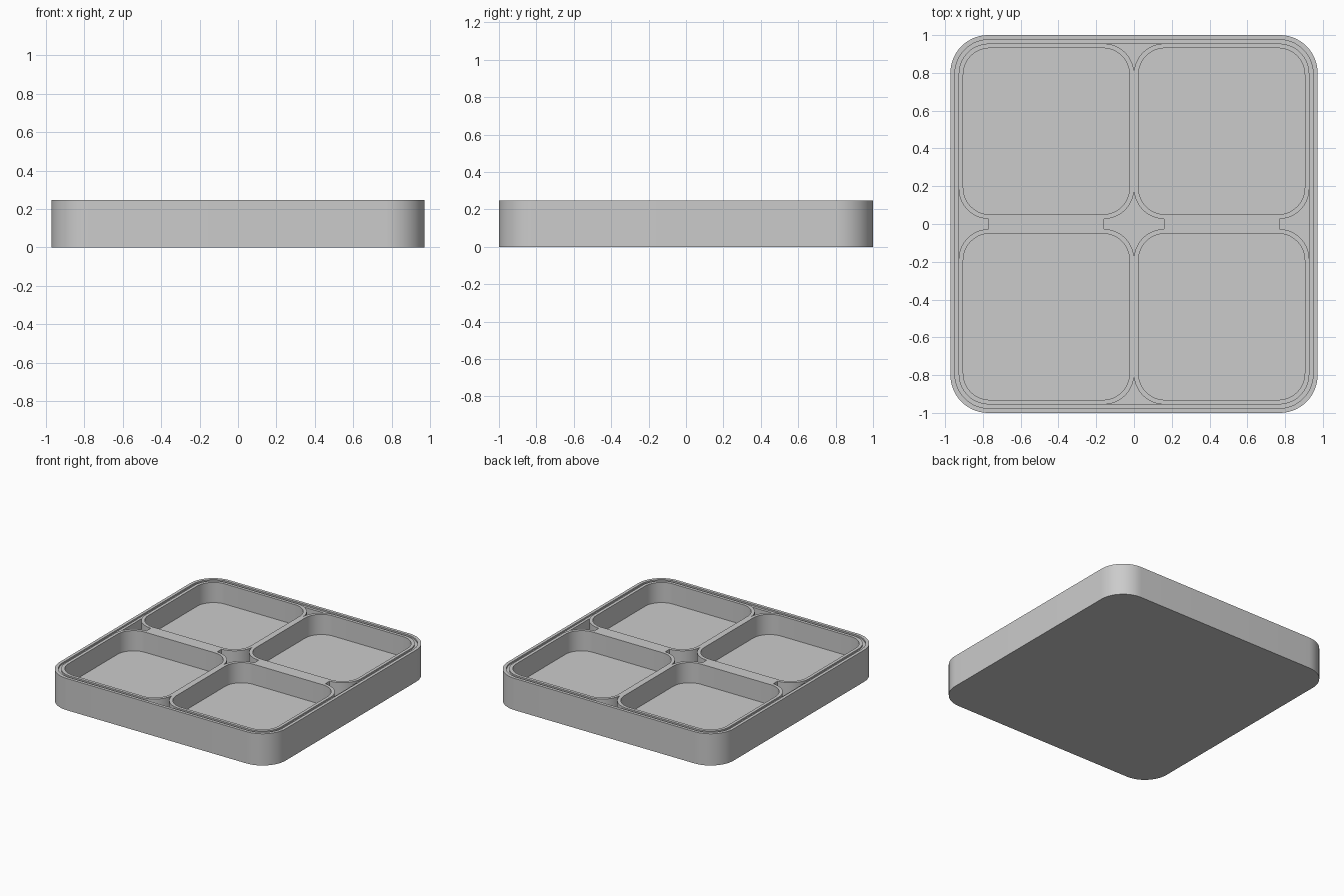
import bpy
import bmesh
from math import cos, sin, pi, radians

cube = bpy.data.objects.get("Cube")
if cube:
    bpy.data.objects.remove(cube, do_unlink=True)

grey = bpy.data.materials.new("plain_grey")
grey.use_nodes = True
colour = (0.6, 0.6, 0.6, 1)
grey.diffuse_color = colour
grey.node_tree.nodes["Principled BSDF"].inputs["Base Color"].default_value = colour

TOP, FLOOR, LEDGE = 0.247, 0.09, 0.235
STEPS = 14


def rounded_ring(bm, half_x, half_y, radius, z, centre=(0, 0)):
    """One rounded-rectangle loop of vertices."""
    ring = []
    corners = [(1, 1), (-1, 1), (-1, -1), (1, -1)]
    for quarter, (sx, sy) in enumerate(corners):
        for i in range(STEPS + 1):
            a = (quarter + i / STEPS) * pi / 2
            x = sx * (half_x - radius) + radius * cos(a)
            y = sy * (half_y - radius) + radius * sin(a)
            ring.append(bm.verts.new((x + centre[0], y + centre[1], z)))
    return ring


def loft(name, profile, centre=(0, 0), closed=False):
    """Join rounded loops into a solid; closed makes a hollow wall."""
    bm = bmesh.new()
    rings = [rounded_ring(bm, *p, centre) for p in profile]
    pairs = list(zip(rings, rings[1:]))
    if closed:
        pairs.append((rings[-1], rings[0]))
    else:
        bm.faces.new(rings[0])
        bm.faces.new(rings[-1])
    for a, b in pairs:
        n = len(a)
        for i in range(n):
            j = (i + 1) % n
            bm.faces.new((a[i], a[j], b[j], b[i]))
    bmesh.ops.recalc_face_normals(bm, faces=bm.faces[:])
    mesh = bpy.data.meshes.new(name)
    bm.to_mesh(mesh)
    bm.free()
    mesh.materials.append(grey)
    obj = bpy.data.objects.new(name, mesh)
    bpy.context.collection.objects.link(obj)
    bpy.ops.object.select_all(action="DESELECT")
    obj.select_set(True)
    bpy.context.view_layer.objects.active = obj
    bpy.ops.object.shade_smooth_by_angle(angle=radians(30))
    return obj


# Outer tray with a shallow step inside its rim
loft("tray", [
    (0.972, 1.0, 0.2, 0),
    (0.972, 1.0, 0.2, TOP),
    (0.948, 0.976, 0.18, TOP),
    (0.948, 0.976, 0.18, LEDGE),
    (0.928, 0.955, 0.16, LEDGE),
    (0.928, 0.955, 0.16, FLOOR),
])

# Four rounded compartment walls, and the divider bars that join them
for sx, side in ((-1, "right"), (1, "left")):
    for sy, end in ((-1, "front"), (1, "back")):
        loft(f"compartment_wall_{end}_{side}", [
            (0.464, 0.464, 0.16, FLOOR),
            (0.464, 0.464, 0.16, TOP),
            (0.44, 0.44, 0.14, TOP),
            (0.44, 0.44, 0.14, FLOOR),
        ], centre=(sx * 0.464, sy * 0.491), closed=True)
    bpy.ops.mesh.primitive_cube_add(
        size=1, location=(sx * 0.464, 0, (TOP + FLOOR) / 2))
    bar = bpy.context.object
    bar.name = f"divider_bar_{side}"
    bar.scale = (0.61, 0.054, TOP - FLOOR)
    bar.data.materials.append(grey)
